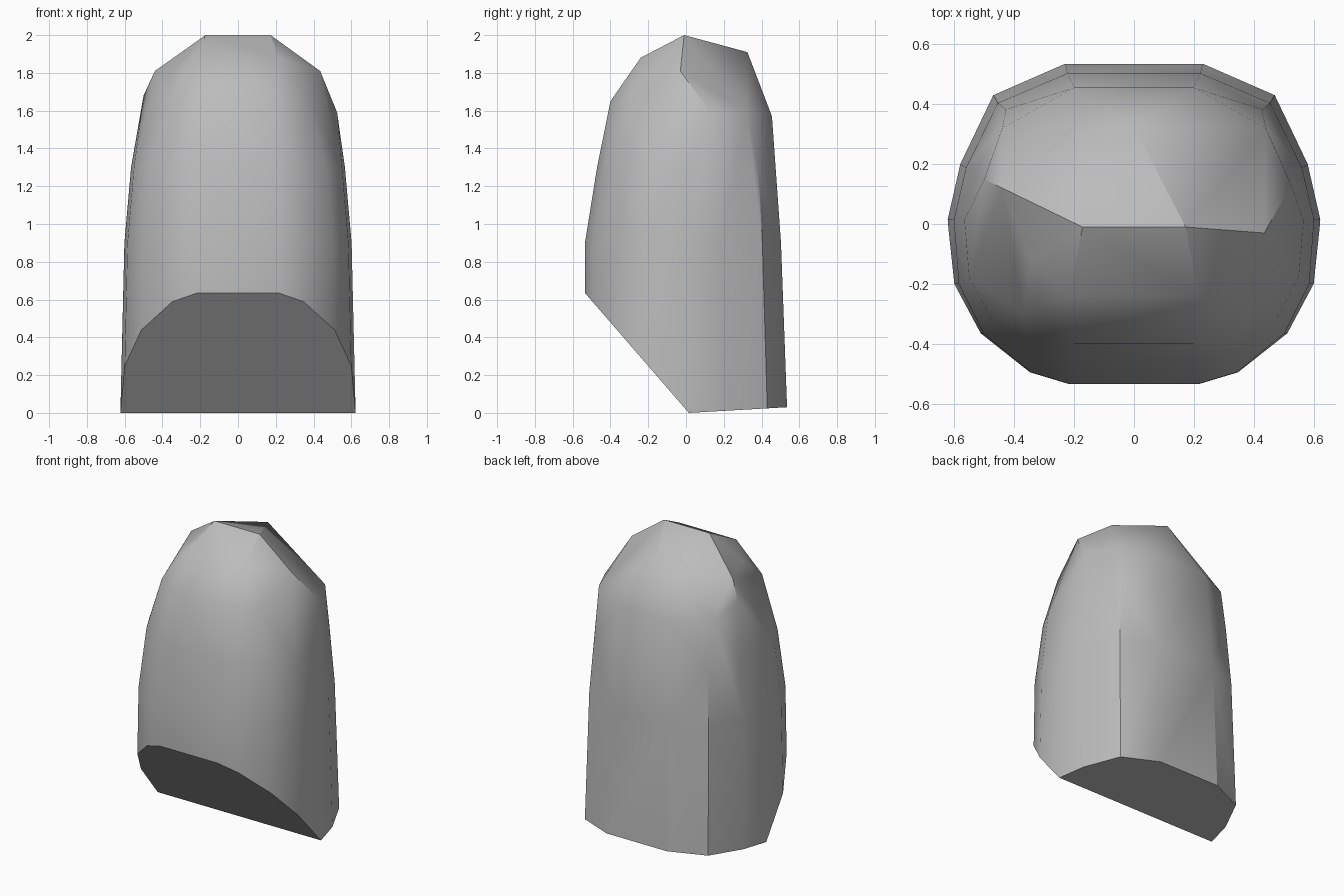
import bpy
import bmesh
import math
from mathutils import Vector

default_cube = bpy.data.objects.get("Cube")
if default_cube:
    bpy.data.objects.remove(default_cube, do_unlink=True)


def make_material(name, value):
    material = bpy.data.materials.new(name)
    material.use_nodes = True
    colour = (value, value, value, 1.0)
    material.diffuse_color = colour
    shader = material.node_tree.nodes["Principled BSDF"]
    shader.inputs["Base Color"].default_value = colour
    shader.inputs["Roughness"].default_value = 0.8
    return material


def mirrored(points):
    """Return the points together with their copies across x = 0."""
    return points + [(-p[0], *p[1:]) for p in points]


def slice_below(bm, point, normal):
    """Cut away everything behind a plane and close the opening."""
    geometry = bm.verts[:] + bm.edges[:] + bm.faces[:]
    cut = bmesh.ops.bisect_plane(bm, geom=geometry, plane_co=Vector(point),
                                 plane_no=Vector(normal), clear_inner=True)
    rim = [e for e in cut["geom_cut"] if isinstance(e, bmesh.types.BMEdge)]
    bmesh.ops.contextual_create(bm, geom=rim)


# Plan outline of the body, one half
outline = mirrored([
    (0.22, -0.535), (0.355, -0.495), (0.52, -0.365), (0.605, -0.2),
    (0.622, 0.015), (0.58, 0.2), (0.47, 0.43), (0.23, 0.535),
])

# Body rings: height, then width, front and back scale
levels = [(-0.1, 1, 1, 1), (0.03, 1, 1, 1),
          (0.9, 0.967, 1, 0.94), (1.3, 0.91, 0.88, 0.89)]
points = []
for height, width, front, back in levels:
    for x, y in outline:
        points.append((x * width, y * (front if y < 0 else back), height))

# Shoulder and faceted crown
points += mirrored([
    (0.2, 0.455, 1.57), (0.2, -0.4, 1.65), (0.37, -0.3, 1.66),
    (0.172, -0.01, 2.0), (0.215, -0.24, 1.88), (0.345, -0.13, 1.81),
    (0.44, 0.32, 1.6),
])
points += [
    (0, 0.325, 1.91),
    (0.435, -0.03, 1.81), (0.525, 0.13, 1.59),
    (-0.44, 0.12, 1.81), (-0.5, 0.15, 1.68),
]

# Wrap the rings in one faceted shell
bm = bmesh.new()
for point in points:
    bm.verts.new(point)
hull = bmesh.ops.convex_hull(bm, input=bm.verts[:])
unused = {v for v in hull["geom_interior"] + hull["geom_unused"]
          if isinstance(v, bmesh.types.BMVert)}
bmesh.ops.delete(bm, geom=list(unused), context="VERTS")

# Sloping underside at the front, nearly level underside at the back
slice_below(bm, (0, 0.015, 0), (0, 0.635, 0.55))
slice_below(bm, (0, 0.015, 0), (0, -0.03, 0.52))
bmesh.ops.dissolve_limit(bm, angle_limit=math.radians(1),
                         verts=bm.verts[:], edges=bm.edges[:])
bmesh.ops.recalc_face_normals(bm, faces=bm.faces[:])

mesh = bpy.data.meshes.new("stone_block")
bm.to_mesh(mesh)
bm.free()
mesh.materials.append(make_material("stone grey", 0.5))
stone = bpy.data.objects.new("stone_block", mesh)
bpy.context.scene.collection.objects.link(stone)

# Soft sides with crisp facet edges
bpy.ops.object.select_all(action="DESELECT")
stone.select_set(True)
bpy.context.view_layer.objects.active = stone
bpy.ops.object.shade_smooth_by_angle(angle=math.radians(30))
